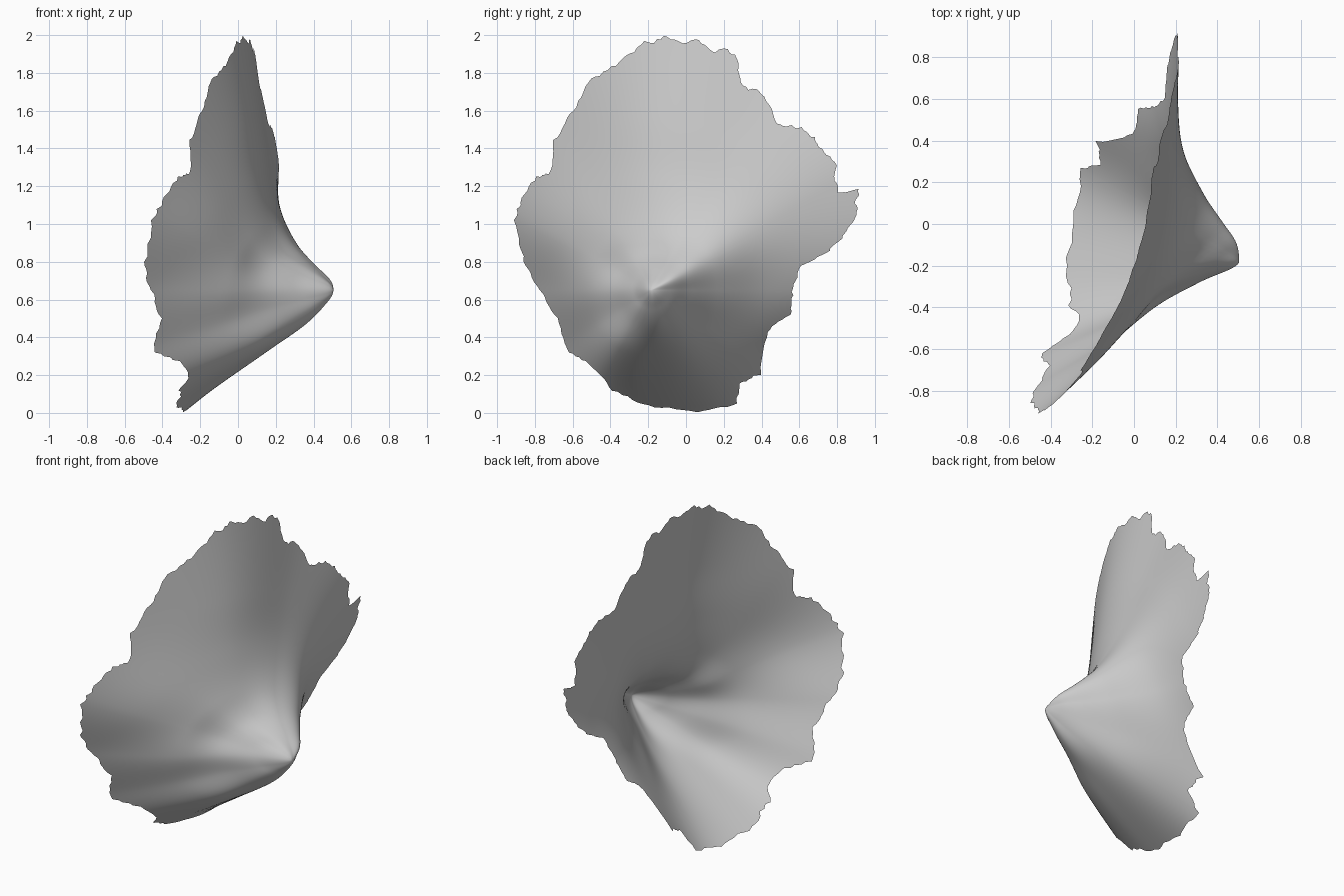
import bpy, bmesh, math, random
from mathutils import Vector

cube = bpy.data.objects.get("Cube")
if cube:
    bpy.data.objects.remove(cube, do_unlink=True)

rng = random.Random(4)
TIP_X, TIP = 0.505, Vector((-0.18, 0.65))
STEPS, RINGS = 7, 44

# Ragged rim outline (y, z), running round from the top
RIM = [Vector(p) for p in (
    (-.1, 2), (.05, 1.97), (.16, 1.93), (.26, 1.9), (.29, 1.75), (.4, 1.69),
    (.48, 1.53), (.62, 1.52), (.7, 1.43), (.79, 1.33), (.81, 1.17), (.9, 1.18),
    (.9, 1.06), (.85, .95), (.77, .86), (.62, .78), (.57, .64), (.55, .52),
    (.43, .43), (.4, .2), (.28, .16), (.27, .05), (.06, .01), (-.2, .04),
    (-.39, .12), (-.5, .25), (-.62, .32), (-.68, .5), (-.78, .65), (-.86, .8),
    (-.91, 1.02), (-.88, 1.12), (-.79, 1.25), (-.72, 1.27), (-.7, 1.44),
    (-.6, 1.61), (-.5, 1.76), (-.35, 1.85), (-.22, 1.97))]

# Shell height x at each radius, one row every 30 degrees from +y towards +z
RADII = (0, .1, .2, .35, .6, .9, 1.3)
HEIGHTS = (
    (.47, .39, .28, .14, .08, .06),
    (.49, .43, .34, .24, .21, .22),
    (.44, .35, .26, .19, .155, .12),
    (.39, .25, .17, .11, .07, .01),
    (.33, .18, .08, -.05, -.2, -.38),
    (.3, .12, -.01, -.22, -.5, -.85),
    (.31, .13, -.07, -.47, -.9, -1.4),
    (.34, .15, -.09, -.55, -1, -1.5),
    (.4, .26, .06, -.39, -.9, -1.5),
    (.44, .33, .1, -.3, -.75, -1.3),
    (.44, .34, .17, -.13, -.45, -.9),
    (.45, .35, .2, -.02, -.3, -.6))


def spline(a, b, c, d, t):
    """Value on the smooth curve between b and c."""
    return 0.5 * (2 * b + (c - a) * t + (2 * a - 5 * b + 4 * c - d) * t ** 2
                  + (3 * b - a - 3 * c + d) * t ** 3)


def profile(angle):
    """Heights from tip outward in one direction, with a slope at each knot."""
    count = len(HEIGHTS)
    i, t = divmod(angle / math.tau * count % count, 1)
    rows = [HEIGHTS[(int(i) + k) % count] for k in (-1, 0, 1, 2)]
    xs = [TIP_X] + [spline(*column, t) for column in zip(*rows)]
    last = len(xs) - 1
    slopes = [0]
    for k in range(1, last + 1):
        after = min(k + 1, last)
        slopes.append((xs[after] - xs[k - 1]) / (RADII[after] - RADII[k - 1]))
    return xs, slopes


def height(xs, slopes, r):
    """Smooth height at radius r along a profile."""
    k = max(i for i in range(len(RADII) - 1) if RADII[i] <= r)
    h = RADII[k + 1] - RADII[k]
    t = (r - RADII[k]) / h
    ease = t * t * (3 - 2 * t)
    return (xs[k] + (xs[k + 1] - xs[k]) * ease
            + h * t * (1 - t) * (slopes[k] * (1 - t) - slopes[k + 1] * t))


# Spokes from the tip to the nicked rim
spokes = []
nick = 0
for a, b in zip(RIM, RIM[1:] + RIM[:1]):
    for s in range(STEPS):
        edge = a.lerp(b, s / STEPS) - TIP
        nick = 0.6 * nick + rng.uniform(-0.012, 0.01)
        angle = math.atan2(edge.y, edge.x)
        xs, slopes = profile(angle)
        spoke = []
        for ring in range(1, RINGS + 1):
            t = (ring / RINGS) ** 1.3
            p = TIP + edge * t * (1 + nick * t ** 20)
            spoke.append((height(xs, slopes, (p - TIP).length), p.x, p.y))
        spokes.append(spoke)

# Shell sheet
bm = bmesh.new()
tip = bm.verts.new((TIP_X, *TIP))
grid = [[bm.verts.new(p) for p in spoke] for spoke in spokes]
for one, two in zip(grid, grid[1:] + grid[:1]):
    bm.faces.new((tip, two[0], one[0]))
    for k in range(RINGS - 1):
        bm.faces.new((one[k], two[k], two[k + 1], one[k + 1]))
bm.normal_update()
if sum(f.normal.x * f.calc_area() for f in bm.faces) < 0:
    bmesh.ops.reverse_faces(bm, faces=bm.faces)
for f in bm.faces:
    f.smooth = True
mesh = bpy.data.meshes.new("shell")
bm.to_mesh(mesh)
bm.free()
shell = bpy.data.objects.new("shell", mesh)
bpy.context.collection.objects.link(shell)

# Plain grey
grey = bpy.data.materials.new("plain grey")
grey.use_nodes = True
colour = (0.6, 0.6, 0.6, 1)
grey.diffuse_color = colour
grey.node_tree.nodes["Principled BSDF"].inputs["Base Color"].default_value = colour
mesh.materials.append(grey)
